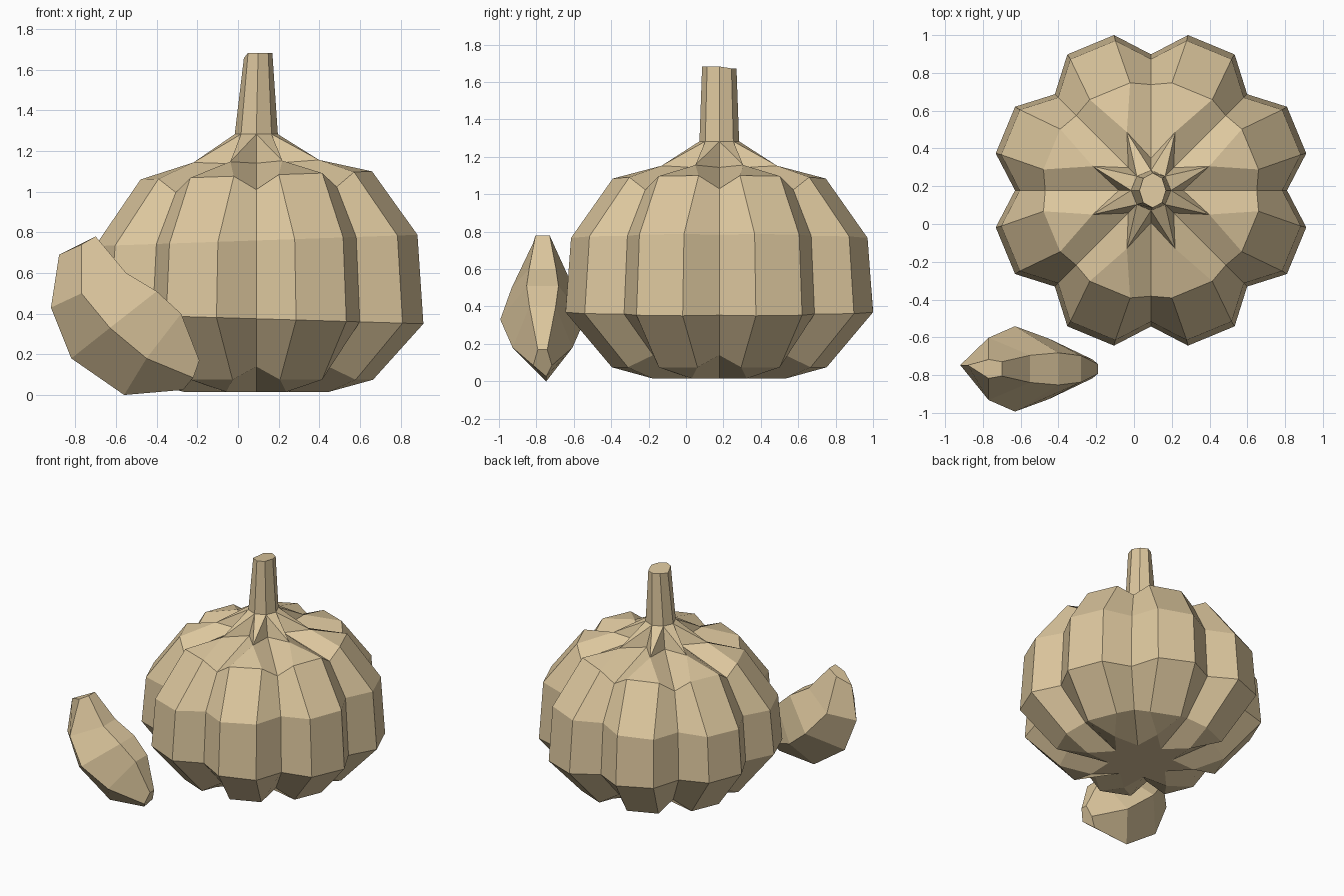
import bpy, bmesh, math

if "Cube" in bpy.data.objects:
    bpy.data.objects.remove(bpy.data.objects["Cube"])

mat = bpy.data.materials.new("garlic_skin")
mat.diffuse_color = (0.72, 0.57, 0.34, 1)
mat.use_nodes = True
mat.node_tree.nodes["Principled BSDF"].inputs["Base Color"].default_value = mat.diffuse_color


def finish(bm, name):
    bmesh.ops.remove_doubles(bm, verts=bm.verts, dist=0.0005)
    bmesh.ops.recalc_face_normals(bm, faces=bm.faces)
    mesh = bpy.data.meshes.new(name)
    bm.to_mesh(mesh)
    bm.free()
    mesh.materials.append(mat)
    obj = bpy.data.objects.new(name, mesh)
    bpy.context.collection.objects.link(obj)
    return obj


def loft(bm, rings):
    loops = [[bm.verts.new(p) for p in ring] for ring in rings]
    for a, b in zip(loops, loops[1:]):
        n = len(a)
        for i in range(n):
            j = (i + 1) % n
            bm.faces.new((a[i], a[j], b[j], b[i]))
    bm.faces.new(loops[0][::-1])
    bm.faces.new(loops[-1])


CX, CY = 0.09, 0.178


def polar(r, deg, z, slope=0.0):
    a = math.radians(deg)
    x, y = r * math.cos(a), r * math.sin(a)
    return (CX + x, CY + y, z + slope * x)


# Bulb: eight lobes; each ring is valley, lobe edge, lobe edge
# (lobe radius, lobe half angle, lobe z, valley radius, valley z, tilt in x)
bulb_rings = [
    (0.385, 0.0, 0.015, 0.22, 0.015, 0.0),
    (0.586, 11.0, 0.075, 0.50, 0.14, 0.0),
    (0.845, 9.1, 0.375, 0.72, 0.375, -0.03),
    (0.815, 9.1, 0.76, 0.695, 0.76, 0.035),
    (0.58, 11.5, 1.08, 0.56, 1.01, 0.035),
    (0.334, 0.0, 1.15, 0.17, 1.14, 0.02),
]
rings = []
for lr, half, lz, vr, vz, s in bulb_rings:
    ring = []
    for k in range(8):
        a = 45 * k
        ring += [polar(vr, a, vz, s),
                 polar(lr, a + 22.5 - half, lz, s),
                 polar(lr, a + 22.5 + half, lz, s)]
    rings.append(ring)
# Shoulder: lobe edges gather into the eight corners of the stem base
rings.append([polar(0.106, 45 * (k + d), 1.283) for k in range(8) for d in (0, 0, 1)])
bm = bmesh.new()
loft(bm, rings)
finish(bm, "garlic_bulb")

# Stem: eight-sided taper with a slightly slanted top
def stem_ring(cx, rx, ry, z):
    pts = []
    for k in range(8):
        a = math.radians(45 * k)
        zz = z - (0.025 if k == 4 else 0) - (0.01 if k in (1, 2, 3) else 0)
        pts.append((cx + rx * math.cos(a), CY + ry * math.sin(a), zz if z > 1.5 else z))
    return pts

bm = bmesh.new()
loft(bm, [stem_ring(CX, 0.106, 0.106, 1.283), stem_ring(0.099, 0.07, 0.092, 1.683)])
finish(bm, "stem")

# Loose clove: five-sided sections along a crescent
# outer ridge (x, z), middle (x, z, half width), inner face edge (x, z, half width)
clove_sections = [
    ((-0.88, 0.69), (-0.77, 0.74, 0.05), (-0.70, 0.78, 0.038)),
    ((-0.92, 0.43), (-0.77, 0.50, 0.165), (-0.55, 0.60, 0.072)),
    ((-0.82, 0.18), (-0.63, 0.33, 0.226), (-0.40, 0.51, 0.085)),
    ((-0.56, 0.00), (-0.45, 0.18, 0.16), (-0.28, 0.40, 0.07)),
    ((-0.27, 0.025), (-0.22, 0.085, 0.05), (-0.19, 0.17, 0.025)),
]
Y = -0.767
bm = bmesh.new()
loft(bm, [[(o[0], Y + 0.02, o[1]),
           (m[0], Y - m[2], m[1]), (i[0], Y - i[2], i[1]),
           (i[0], Y + i[2], i[1]), (m[0], Y + m[2], m[1])]
          for o, m, i in clove_sections])
finish(bm, "loose_clove")
